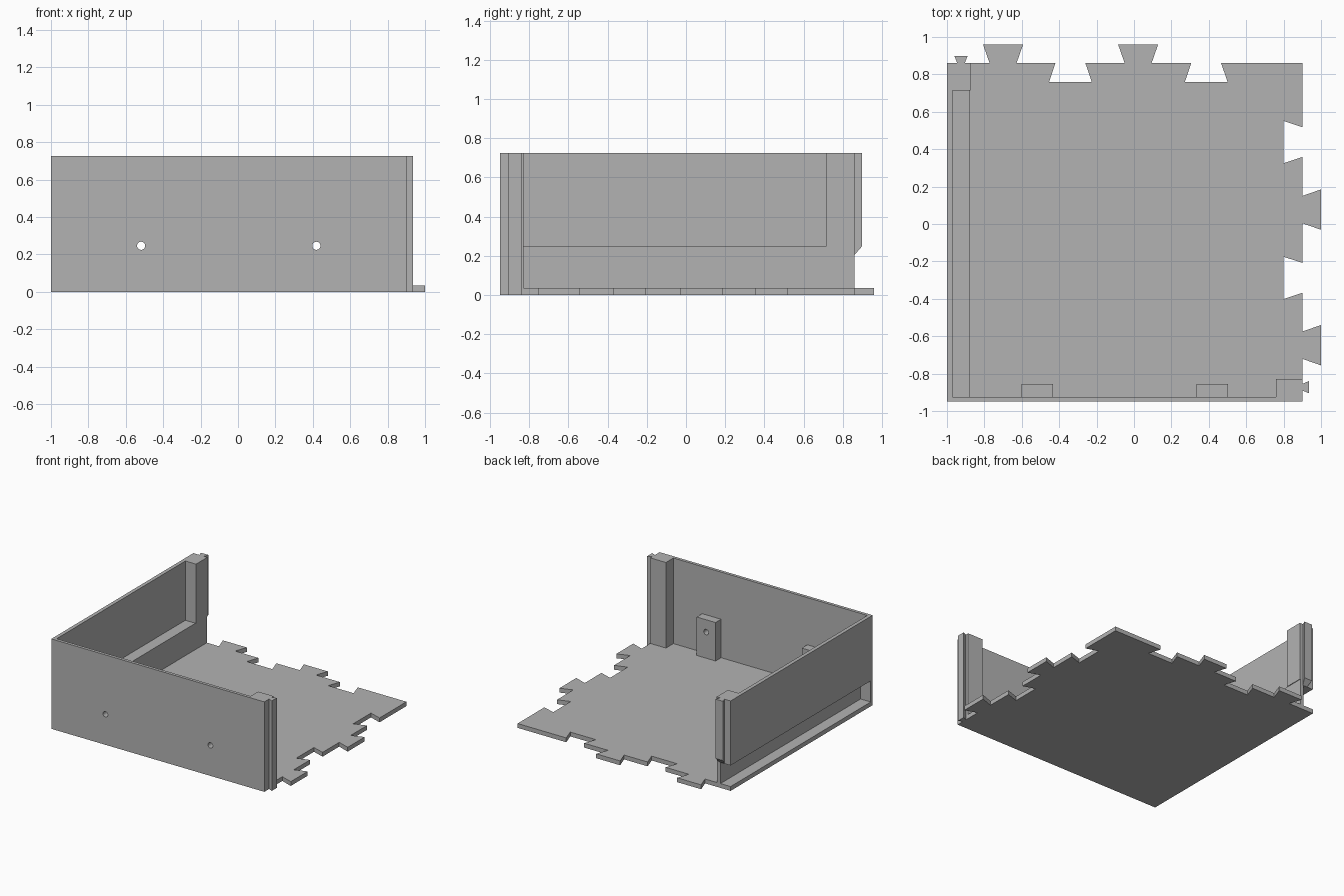
import bpy, bmesh
from mathutils import Matrix

if "Cube" in bpy.data.objects:
    bpy.data.objects.remove(bpy.data.objects["Cube"])

grey = bpy.data.materials.new("plain grey")
grey.diffuse_color = (0.45, 0.45, 0.45, 1)
grey.use_nodes = True
grey.node_tree.nodes["Principled BSDF"].inputs["Base Color"].default_value = grey.diffuse_color

FLOOR, TOP = 0.035, 0.725
BACK, RIGHT = 0.86, 0.90
INNER_FRONT = -0.925


def prism(name, outline, low, high, axis="z"):
    """Extrude an outline along z (outline in x, y) or along y (outline in x, z)."""
    bm = bmesh.new()
    place = (lambda a, b, h: (a, b, h)) if axis == "z" else (lambda a, b, h: (a, h, b))
    lower = [bm.verts.new(place(a, b, low)) for a, b in outline]
    upper = [bm.verts.new(place(a, b, high)) for a, b in outline]
    n = len(outline)
    bm.faces.new(lower)
    bm.faces.new(upper)
    for i in range(n):
        j = (i + 1) % n
        bm.faces.new((lower[i], lower[j], upper[j], upper[i]))
    bmesh.ops.recalc_face_normals(bm, faces=bm.faces)
    mesh = bpy.data.meshes.new(name)
    bm.to_mesh(mesh)
    bm.free()
    mesh.materials.append(grey)
    obj = bpy.data.objects.new(name, mesh)
    bpy.context.collection.objects.link(obj)
    return obj


def rect(x0, x1, y0, y1):
    return [(x0, y0), (x1, y0), (x1, y1), (x0, y1)]


def dovetail(centre, neck, head, depth):
    """Points along an edge as (position, offset); negative depth cuts a slot."""
    return [(centre - neck, 0), (centre - head, depth),
            (centre + head, depth), (centre + neck, 0)]


def drill(obj, x, z):
    """Cut a round screw hole front to back."""
    bm = bmesh.new()
    bmesh.ops.create_cone(bm, cap_ends=True, segments=16, radius1=0.022, radius2=0.022,
                          depth=0.4, matrix=Matrix.Translation((x, -0.9, z))
                          @ Matrix.Rotation(1.5707963, 4, "X"))
    mesh = bpy.data.meshes.new("hole_cutter")
    bm.to_mesh(mesh)
    bm.free()
    cutter = bpy.data.objects.new("hole_cutter", mesh)
    cutter.hide_render = True
    bpy.context.collection.objects.link(cutter)
    mod = obj.modifiers.new("hole", "BOOLEAN")
    mod.operation, mod.solver, mod.object = "DIFFERENCE", "EXACT", cutter
    bpy.context.view_layer.objects.active = obj
    bpy.ops.object.modifier_apply(modifier=mod.name)
    bpy.data.objects.remove(cutter)


# Floor with alternating dovetail tabs and slots on the right and back edges
outline = [(-1, INNER_FRONT), (0.76, INNER_FRONT), (0.76, -0.83), (RIGHT, -0.83)]
for centre, depth in ((-0.648, 0.1), (-0.288, -0.1), (0.077, 0.1), (0.438, -0.1)):
    neck, head = (0.073, 0.108) if depth > 0 else (0.08, 0.113)
    outline += [(RIGHT + off, p) for p, off in dovetail(centre, neck, head, depth)]
outline.append((RIGHT, BACK))
for centre, depth in ((0.386, -0.1), (0.022, 0.1), (-0.34, -0.1), (-0.70, 0.1)):
    neck, head = (0.072, 0.107) if depth > 0 else (0.08, 0.114)
    outline += [(p, BACK + off) for p, off in reversed(dovetail(centre, neck, head, depth))]
outline.append((-1, BACK))
prism("floor", outline, 0, FLOOR)

# Front wall with its corner post and full-height joining rail
front = prism("front_wall", [(-1, -0.95), (RIGHT, -0.95), (RIGHT, -0.89), (0.935, -0.905),
                             (0.935, -0.84), (RIGHT, -0.855), (RIGHT, -0.83), (0.76, -0.83),
                             (0.76, INNER_FRONT), (-1, INNER_FRONT)], 0, TOP)

# Screw blocks behind the front wall, drilled through
for x, side in ((-0.518, "left"), (0.419, "right")):
    block = prism(side + "_screw_block",
                  rect(x - 0.084, x + 0.084, INNER_FRONT, -0.855), FLOOR, 0.345)
    drill(block, x, 0.246)
    drill(front, x, 0.246)

# Left wall: thin panel above, stepped inward over an outside channel below
prism("left_wall", [(-1, 0.205), (-0.91, 0.205), (-0.91, FLOOR), (-0.88, FLOOR),
                    (-0.88, 0.247), (-0.97, 0.247), (-0.97, TOP), (-1, TOP)],
      INNER_FRONT, BACK, "y")
prism("back_post", rect(-0.97, -0.875, 0.715, BACK), 0.247, TOP)

# Joining rail on the back post, with a sloped lower end
rail = prism("back_rail", [(-0.945, BACK), (-0.905, BACK), (-0.89, 0.897), (-0.96, 0.897)],
             0.205, TOP)
for v in rail.data.vertices:
    if v.co.z < 0.3 and v.co.y > BACK + 0.01:
        v.co.z = 0.247
